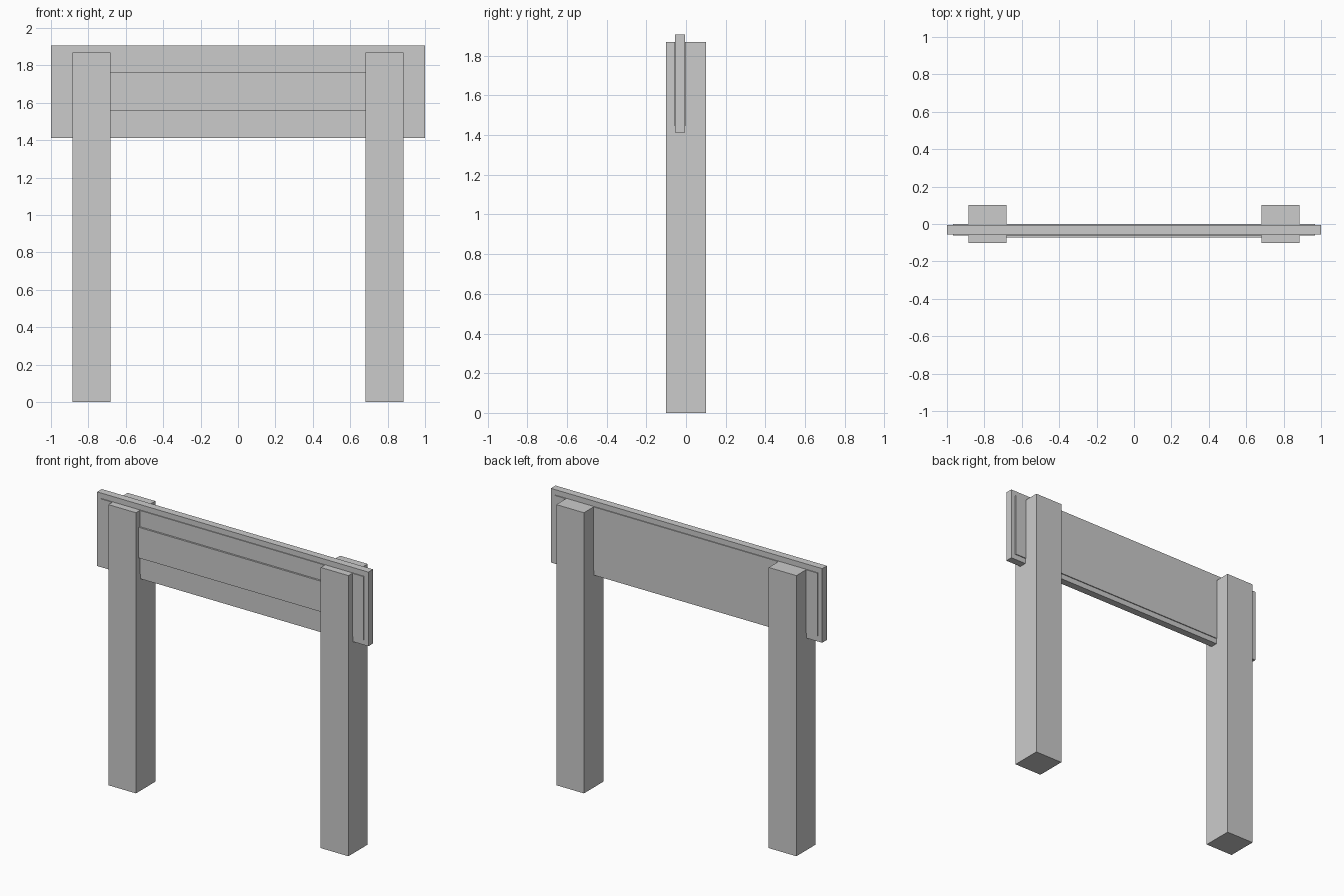
import bpy

# Remove the default cube
old = bpy.data.objects.get("Cube")
if old:
    bpy.data.objects.remove(old, do_unlink=True)

# Single grey material
grey = bpy.data.materials.new("light_grey")
grey.use_nodes = True
colour = (0.6, 0.6, 0.6, 1)
grey.diffuse_color = colour
grey.node_tree.nodes["Principled BSDF"].inputs["Base Color"].default_value = colour


def box(name, low, high):
    """Add a box spanning two opposite corners."""
    centre = [(a + b) / 2 for a, b in zip(low, high)]
    size = [b - a for a, b in zip(low, high)]
    bpy.ops.mesh.primitive_cube_add(size=1, location=centre)
    obj = bpy.context.object
    obj.name = name
    obj.scale = size
    bpy.ops.object.transform_apply(location=False, rotation=False, scale=True)
    obj.data.materials.append(grey)
    return obj


# Square posts
for side, x in (("left", 0.783), ("right", -0.783)):
    box(side + "_post", (x - 0.102, -0.102, 0), (x + 0.102, 0.102, 1.87))

# Sign board, with a slightly thicker inner panel showing on both faces
box("sign_board", (-1, -0.055, 1.412), (1, -0.006, 1.906))
box("sign_panel", (-0.968, -0.061, 1.448), (0.968, 0, 1.87))

# Raised strip across the front, between the posts
box("front_strip", (-0.72, -0.073, 1.558), (0.72, -0.058, 1.762))
